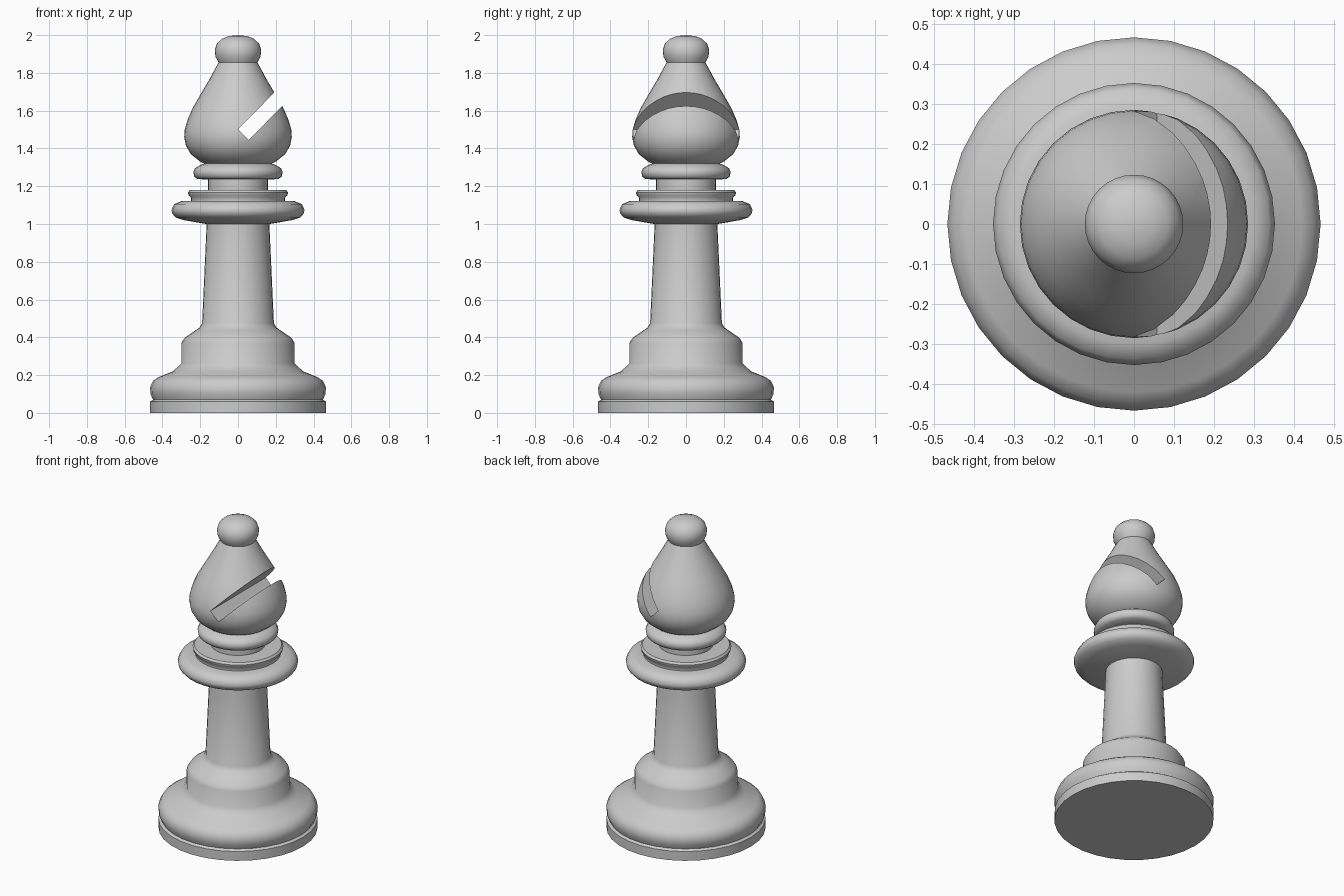
import bpy, bmesh, math

if "Cube" in bpy.data.objects:
    bpy.data.objects.remove(bpy.data.objects["Cube"])

SIDES = 32

# Silhouette of the turned piece (radius, height), bottom to top
base = [(0.465, 0), (0.465, 0.06), (0.45, 0.07), (0.463, 0.10), (0.466, 0.135),
        (0.45, 0.17), (0.42, 0.19), (0.345, 0.22), (0.325, 0.238), (0.30, 0.263),
        (0.30, 0.37), (0.283, 0.397), (0.225, 0.437), (0.205, 0.45), (0.19, 0.475)]
collar = [(0.166, 1.0), (0.285, 1.02), (0.33, 1.035), (0.348, 1.055), (0.352, 1.075),
          (0.338, 1.105), (0.30, 1.121), (0.25, 1.123), (0.25, 1.14), (0.262, 1.152),
          (0.265, 1.168), (0.255, 1.18), (0.158, 1.18)]
neck_ring = [(0.158, 1.235), (0.215, 1.238), (0.232, 1.252), (0.236, 1.275),
             (0.228, 1.295), (0.20, 1.312), (0.178, 1.32)]
head = [(0.20, 1.33), (0.25, 1.37), (0.276, 1.415), (0.285, 1.46), (0.282, 1.50),
        (0.268, 1.55), (0.242, 1.61), (0.205, 1.675), (0.152, 1.765), (0.122, 1.82),
        (0.103, 1.855)]
finial = [(0.119, 1.885), (0.123, 1.92), (0.112, 1.955), (0.086, 1.98),
          (0.048, 1.995)]


def lathe(name, profile, top):
    bm = bmesh.new()
    rings = [[bm.verts.new((r * math.cos(2 * math.pi * i / SIDES),
                            r * math.sin(2 * math.pi * i / SIDES), z))
              for i in range(SIDES)] for r, z in profile]
    pole = bm.verts.new((0, 0, top))
    bm.faces.new(rings[0][::-1])
    for i in range(SIDES):
        j = (i + 1) % SIDES
        for a, b in zip(rings, rings[1:]):
            bm.faces.new((a[i], a[j], b[j], b[i]))
        bm.faces.new((rings[-1][i], rings[-1][j], pole))
    bmesh.ops.recalc_face_normals(bm, faces=bm.faces)
    mesh = bpy.data.meshes.new(name)
    bm.to_mesh(mesh)
    bm.free()
    obj = bpy.data.objects.new(name, mesh)
    bpy.context.collection.objects.link(obj)
    return obj


piece = lathe("bishop_piece", base + collar + neck_ring + head + finial, 2.0)

# Slanted slot cut into the head
angle = math.radians(45.5)
length = 0.6
bpy.ops.mesh.primitive_cube_add(
    size=1, location=(0.029 + length / 2 * math.cos(angle), 0,
                      1.473 + length / 2 * math.sin(angle)),
    rotation=(0, -angle, 0))
cutter = bpy.context.object
cutter.name = "slot_cutter"
cutter.scale = (length, 1, 0.08)
cutter.hide_render = True

slot = piece.modifiers.new("slot", 'BOOLEAN')
slot.operation = 'DIFFERENCE'
slot.solver = 'EXACT'
slot.object = cutter

bpy.ops.object.select_all(action='DESELECT')
piece.select_set(True)
bpy.context.view_layer.objects.active = piece
bpy.ops.object.modifier_apply(modifier="slot")
bpy.data.objects.remove(cutter)
bpy.ops.object.shade_smooth_by_angle(angle=math.radians(50))
